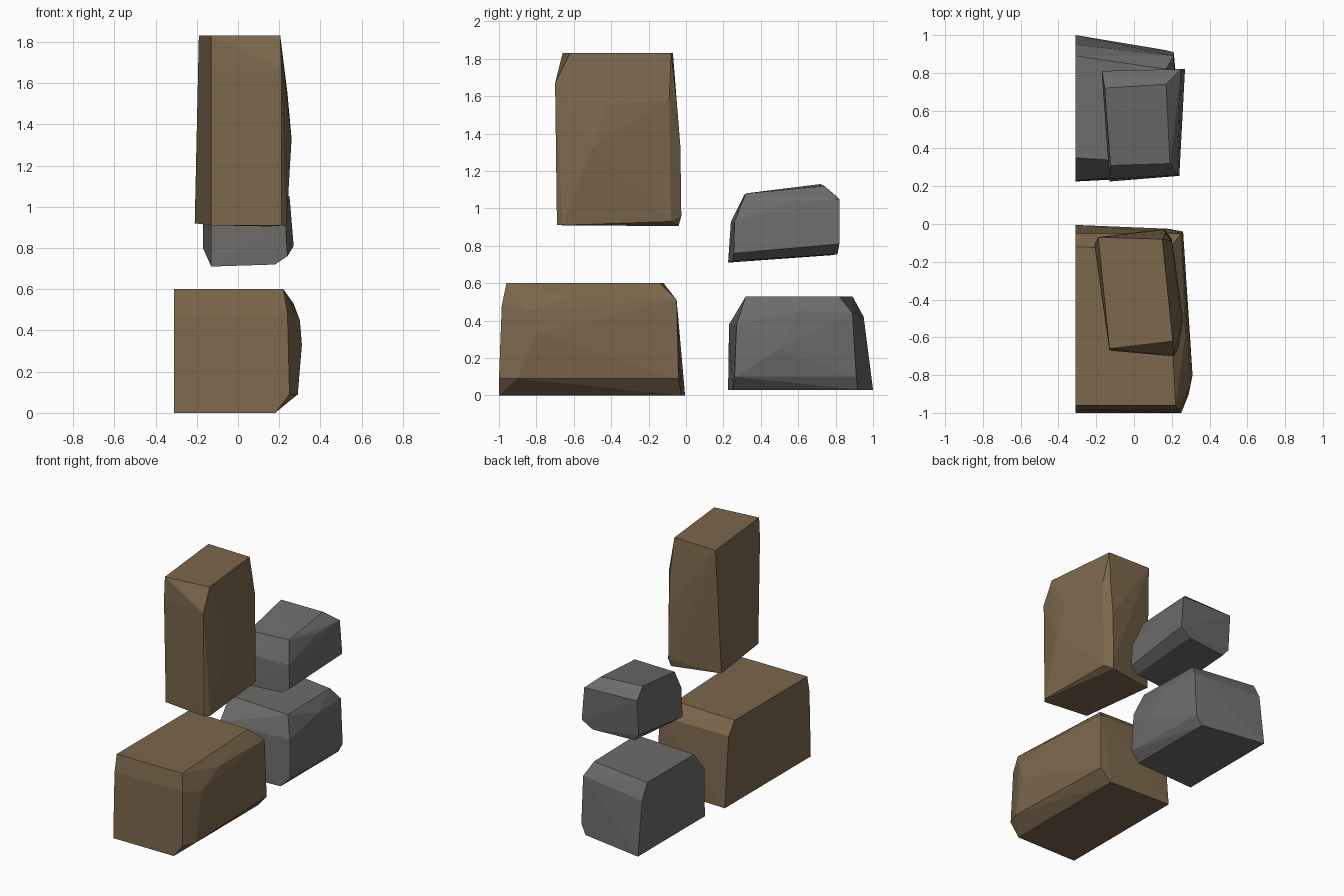
import bpy, bmesh, math


def colour(name, rgb):
    m = bpy.data.materials.new(name)
    m.diffuse_color = (*rgb, 1)
    return m


brown = colour("brown stone", (0.20, 0.135, 0.072))
grey = colour("grey stone", (0.152, 0.149, 0.144))


def stone(name, mat, *edges):
    """Chiselled block: hull of its four upright corner edges plus bulge points."""
    bm = bmesh.new()
    for edge in edges:
        for p in edge:
            bm.verts.new(p)
    r = bmesh.ops.convex_hull(bm, input=bm.verts[:])
    loose = {v for v in r["geom_interior"] + r["geom_unused"]
             if isinstance(v, bmesh.types.BMVert)}
    bmesh.ops.delete(bm, geom=list(loose), context='VERTS')
    # merge nearly flat triangles into clean facets
    bmesh.ops.dissolve_limit(bm, angle_limit=math.radians(2),
                             verts=bm.verts[:], edges=bm.edges[:])
    bmesh.ops.recalc_face_normals(bm, faces=bm.faces[:])
    me = bpy.data.meshes.new(name)
    bm.to_mesh(me)
    bm.free()
    me.materials.append(mat)
    ob = bpy.data.objects.new(name, me)
    bpy.context.collection.objects.link(ob)
    return ob


# Edge order: front left, front right, back left, back right, right-side bulge
stone("lower_brown_stone", brown,
      [(-.31, -1, 0), (-.31, -.985, .48), (-.31, -.96, .6)],
      [(.18, -1, 0), (.25, -1, .09), (.24, -.985, .48), (.22, -.96, .6)],
      [(-.31, -.005, 0), (-.31, -.05, .51), (-.31, -.12, .6)],
      [(.18, -.025, 0), (.26, -.04, .09), (.25, -.05, .51), (.18, -.14, .6)],
      [(.29, -.9, .09), (.31, -.8, .33), (.30, -.85, .45), (.27, -.6, .53)])

stone("upper_brown_stone", brown,
      [(-.13, -.65, .91), (-.13, -.67, 1.67), (-.13, -.66, 1.83)],
      [(.21, -.69, .91), (.21, -.70, 1.67), (.205, -.62, 1.83), (.235, -.66, .91)],
      [(-.21, -.11, .92), (-.19, -.07, 1.83)],
      [(.15, -.04, .905), (.16, -.025, .96), (.16, -.03, 1.33), (.165, -.05, 1.58),
       (.15, -.08, 1.83), (.20, -.08, .93), (.20, -.09, 1.58)],
      [(.26, -.5, 1.33), (.24, -.43, 1.55)])

stone("lower_grey_stone", grey,
      [(-.31, .225, .03), (-.31, .23, .38), (-.31, .35, .53)],
      [(.17, .25, .03), (.24, .26, .1), (.23, .27, .38), (.18, .32, .53)],
      [(-.31, 1, .03), (-.31, .95, .42), (-.31, .89, .53)],
      [(.17, .92, .03), (.21, .91, .1), (.21, .89, .44), (.17, .82, .53)],
      [(.25, .5, .25), (.23, .6, .45)])

stone("upper_grey_stone", grey,
      [(-.13, .225, .71), (-.13, .24, .93), (-.125, .31, 1.07)],
      [(.18, .25, .72), (.24, .255, .76), (.23, .26, .93), (.19, .32, 1.08)],
      [(-.13, .78, .75), (-.17, .79, .80), (-.17, .81, 1.06), (-.155, .72, 1.13)],
      [(.19, .81, .755), (.27, .82, .81), (.25, .82, 1.05), (.17, .74, 1.12)],
      [(.235, .58, 1.04)])
